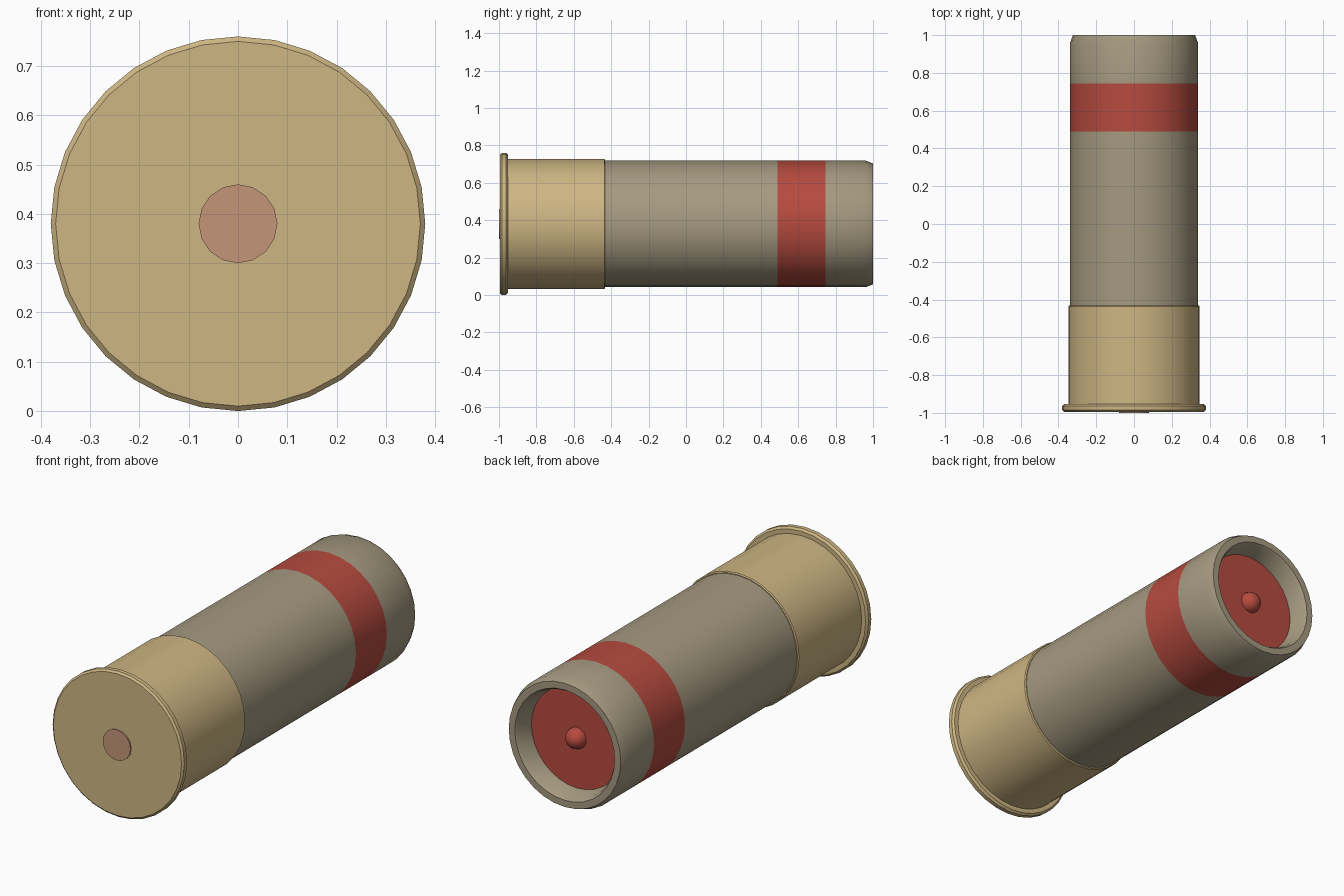
import bpy
import bmesh
from math import cos, sin, pi, radians

if "Cube" in bpy.data.objects:
    bpy.data.objects.remove(bpy.data.objects["Cube"])

CZ = 0.38  # height of the cartridge axis


def mat(name, rgb):
    m = bpy.data.materials.new(name)
    m.diffuse_color = (*rgb, 1)
    m.use_nodes = True
    m.node_tree.nodes["Principled BSDF"].inputs["Base Color"].default_value = m.diffuse_color
    return m


brass = mat("brass", (0.62, 0.47, 0.23))
grey = mat("hull_grey", (0.38, 0.325, 0.22))
red = mat("red", (0.47, 0.07, 0.05))
copper = mat("copper", (0.56, 0.30, 0.19))


def lathe(name, profile, mats, sides=32, ring_mats=None, smooth=35):
    """Spin (radius, y) points round the y axis; radius 0 closes an end."""
    bm = bmesh.new()
    rings = []
    for r, y in profile:
        n = sides if r > 0 else 1
        rings.append([bm.verts.new((r * sin(2 * pi * i / sides), y,
                                    CZ + r * cos(2 * pi * i / sides)))
                      for i in range(n)])
    for k, (a, b) in enumerate(zip(rings, rings[1:])):
        for i in range(sides):
            j = (i + 1) % sides
            quad = [a[i % len(a)], a[j % len(a)], b[j % len(b)], b[i % len(b)]]
            f = bm.faces.new(list(dict.fromkeys(quad)))
            f.material_index = ring_mats[k] if ring_mats else 0
    bmesh.ops.recalc_face_normals(bm, faces=bm.faces)
    me = bpy.data.meshes.new(name)
    bm.to_mesh(me)
    bm.free()
    for m in mats:
        me.materials.append(m)
    ob = bpy.data.objects.new(name, me)
    bpy.context.collection.objects.link(ob)
    bpy.ops.object.select_all(action='DESELECT')
    ob.select_set(True)
    bpy.context.view_layer.objects.active = ob
    bpy.ops.object.shade_smooth_by_angle(angle=radians(smooth))
    return ob


# Brass head with its chamfered rim
lathe("brass_head", [(0, -0.994), (0.37, -0.994), (0.38, -0.985), (0.38, -0.963),
                     (0.37, -0.953), (0.347, -0.953), (0.347, -0.437),
                     (0.342, -0.432), (0.33, -0.432), (0, -0.432)], [brass])

# Primer disc, just proud of the head
lathe("primer", [(0, -1.0), (0.08, -1.0), (0.08, -0.99), (0, -0.99)], [copper], 16)

# Hull tube with painted band, chamfered mouth and red wad inside
lathe("hull", [(0, -0.44), (0.338, -0.44), (0.338, 0.49), (0.338, 0.745),
               (0.338, 0.962), (0.323, 1.0), (0.288, 1.0), (0.278, 0.985),
               (0.262, 0.9), (0, 0.9)],
      [grey, red], ring_mats=[0, 0, 1, 0, 0, 0, 0, 0, 1])

# Small dome in the middle of the wad
lathe("wad_dome", [(0.055 * cos(a * pi / 16), 0.9 + 0.055 * sin(a * pi / 16))
                   for a in range(8)] + [(0, 0.955)], [red], 16, smooth=40)
